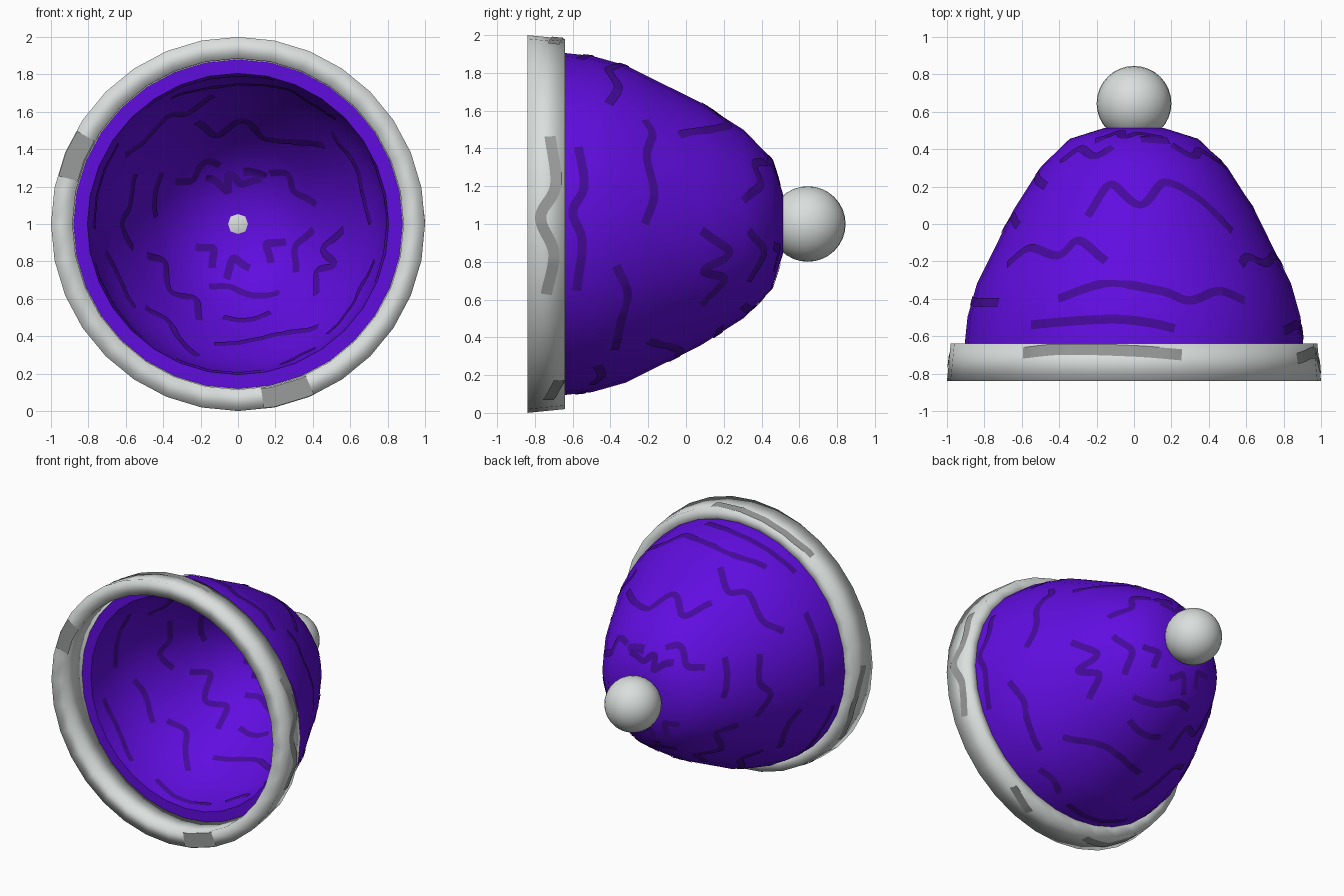
import bpy, bmesh, math
from mathutils import Vector

if "Cube" in bpy.data.objects:
    bpy.data.objects.remove(bpy.data.objects["Cube"])

SEG = 32
STEP = 2 * math.pi / SEG


def material(name, rgb):
    m = bpy.data.materials.new(name)
    m.diffuse_color = (*rgb, 1)
    m.use_nodes = True
    m.node_tree.nodes["Principled BSDF"].inputs["Base Color"].default_value = m.diffuse_color
    return m


PURPLE = material("purple wool", (0.117, 0.004, 0.74))
DARK = material("dark purple wool", (0.06, 0.003, 0.33))
WHITE = material("off white fur", (0.70, 0.74, 0.73))
GREY = material("grey fur", (0.32, 0.335, 0.33))

# profiles as (y, radius) around the axis x=0, z=1
OUTER = [(-.64, .905), (-.497, .89), (-.32, .84), (-.153, .757), (.074, .645),
         (.307, .497), (.455, .344), (.513, .16)]
INNER = [(-.64, .805), (-.48, .795), (-.30, .75), (-.17, .685), (.03, .575),
         (.25, .43), (.385, .29), (.453, .12)]
RIM = [(-.84, 1.0), (-.64, .98), (-.64, .88), (-.84, .885)]


def polar(a, r, y):
    return Vector((r * math.cos(a), y, 1 + r * math.sin(a)))


def finish(bm, name, mat, angle=None):
    me = bpy.data.meshes.new(name)
    bm.to_mesh(me)
    bm.free()
    ob = bpy.data.objects.new(name, me)
    bpy.context.collection.objects.link(ob)
    me.materials.append(mat)
    bpy.ops.object.select_all(action='DESELECT')
    ob.select_set(True)
    bpy.context.view_layer.objects.active = ob
    if angle:
        bpy.ops.object.shade_smooth_by_angle(angle=math.radians(angle))
    else:
        bpy.ops.object.shade_smooth()
    return ob


def lathe(name, profile, mat, ring=False, angle=None):
    bm = bmesh.new()
    rows = [[bm.verts.new(polar(i * STEP, r, y)) for i in range(SEG)] for y, r in profile]
    pairs = list(zip(rows, rows[1:])) + ([(rows[-1], rows[0])] if ring else [])
    for p, q in pairs:
        for i in range(SEG):
            j = (i + 1) % SEG
            bm.faces.new((p[i], p[j], q[j], q[i]))
    if not ring:  # close both ends of an open profile
        bm.faces.new(rows[0])
        bm.faces.new(rows[-1])
    bmesh.ops.recalc_face_normals(bm, faces=bm.faces)
    return finish(bm, name, mat, angle)


def facet(a):
    """Radius factor that keeps a point on the flat sides of the lathe."""
    return math.cos(STEP / 2) / math.cos(a % STEP - STEP / 2)


def wall(guide, profile, side):
    """Surface (angle, y on guide) -> point just off the profile, and its normal."""
    def surf(a, v):
        v = min(max(v, guide[0][0] + .004), guide[-1][0] - .004)
        i = max(k for k in range(len(guide) - 1) if guide[k][0] <= v)
        t = (v - guide[i][0]) / (guide[i + 1][0] - guide[i][0])
        (y0, r0), (y1, r1) = profile[i], profile[i + 1]
        d = Vector((y1 - y0, r1 - r0)).normalized()
        off = .005 * side
        r = (r0 + (r1 - r0) * t) * facet(a) + off * d.x
        n = polar(a, d.x, -d.y) - Vector((0, 0, 1))
        return polar(a, r, y0 + (y1 - y0) * t - off * d.y), n * side
    return surf


def rim_front(a, v):
    return polar(a, v * facet(a), -.844), Vector((0, -1, 0))


def smooth_path(pts, n=10):
    p = [2 * Vector(pts[0]) - Vector(pts[1])] + [Vector(q) for q in pts]
    p.append(2 * p[-1] - p[-2])
    out = []
    for a, b, c, d in zip(p, p[1:], p[2:], p[3:]):
        for k in range(n):
            t = k / n
            out.append(.5 * (2 * b + (c - a) * t + (2 * a - 5 * b + 4 * c - d) * t * t
                             + (3 * b - a - 3 * c + d) * t ** 3))
    return out + [p[-2]]


def ribbons(name, paths, surf, mat, width):
    """Thin painted stripes laid on a surface along (degrees, v) paths."""
    bm = bmesh.new()
    for path in paths:
        pts = smooth_path([(math.radians(a), v) for a, v in path])
        rows = []
        for i, q in enumerate(pts):
            a, v = q
            p = surf(a, v)[0]
            ka = (surf(a + .01, v)[0] - p).length / .01
            kv = max((surf(a, v + s)[0] - p).length for s in (.003, -.003)) / .003
            d = pts[min(i + 1, len(pts) - 1)] - pts[max(i - 1, 0)]
            d = Vector((d.x * ka, d.y * kv)).normalized()
            row = []
            for k in range(-2, 3):
                w = width * k / 4
                row.append((a - d.y * w / ka, v + d.x * w / kv))
            rows.append([(bm.verts.new(surf(*c)[0]), surf(*c)[1]) for c in row])
        for p, q in zip(rows, rows[1:]):
            for k in range(4):
                f = bm.faces.new((p[k][0], p[k + 1][0], q[k + 1][0], q[k][0]))
                f.normal_update()
                if f.normal.dot(p[k][1]) < 0:
                    f.normal_flip()
    finish(bm, name, mat)


# hat: thick hollow shell, outside then back along the inside
def hat():
    bm = bmesh.new()
    rows = [[bm.verts.new(polar(i * STEP, r, y)) for i in range(SEG)]
            for y, r in OUTER[::-1] + INNER]
    for p, q in zip(rows, rows[1:]):
        for i in range(SEG):
            j = (i + 1) % SEG
            bm.faces.new((p[i], p[j], q[j], q[i]))
    bm.faces.new(rows[0])
    bm.faces.new(rows[-1])
    bmesh.ops.recalc_face_normals(bm, faces=bm.faces)
    finish(bm, "hat_shell", PURPLE, 50)


hat()
lathe("fur_brim", RIM, WHITE, ring=True)

# pompom
bpy.ops.mesh.primitive_uv_sphere_add(segments=32, ring_count=16, radius=.2, location=(0, .645, 1))
pom = bpy.context.object
pom.name = "pompom"
pom.data.materials.append(WHITE)
bpy.ops.object.shade_smooth()

# knitted squiggles as (angle, y)
top = [
    [(128, -.54), (112, -.52), (96, -.51), (84, -.53), (76, -.56)],
    [(118, -.40), (100, -.32), (80, -.36), (70, -.41), (58, -.36), (47, -.41)],
    [(149, -.22), (138, -.13), (122, -.17), (114, -.09), (101, -.20)],
    [(112, .04), (103, .21), (87, .10), (73, .22), (55, .13), (42, -.04)],
    [(146, .33), (136, .40), (118, .36), (107, .41)],
    [(84, .45), (59, .44)],
    [(58, .42), (45, .36), (30, .39), (14, .30)],
]
right = [
    [(27, -.57), (13, -.54), (4, -.60), (-6, -.55), (-23, -.58)],
    [(44, -.22), (38, -.18), (27, -.21), (12, -.17), (0, -.22)],
    [(-15, -.37), (-26, -.31), (-36, -.34), (-51, -.38)],
    [(-3, .08), (-14, .22), (-19, .20), (-23, .09), (-31, .20), (-42, .08)],
    [(-4, .33), (-22, .41), (-40, .33)],
]
bottom = [
    [(245, .37), (262, .40), (280, .35), (301, .30)],
    [(261, .18), (275, .16), (290, .18)],
    [(259, -.10), (279, -.04), (293, -.06), (308, -.20)],
    [(-73, -.50), (-66, -.45), (-58, -.47)],
    [(245, -.53), (262, -.57), (280, -.54)],
]
left = [
    [(199, .16), (208, .28), (225, .17), (240, .25), (248, .10)],
    [(192, -.26), (203, -.20), (219, -.24)],
    [(222, -.13), (234, -.07), (243, -.18), (253, -.31)],
    [(175, .28), (163, .24), (146, .20)],
    [(193, .06), (180, -.03), (170, .04), (154, -.01)],
    [(182, -.41), (165, -.42), (146, -.42)],
    [(195, -.55), (212, -.52), (230, -.57)],
]
tip = [
    [(125, .44), (108, .49), (100, .46), (85, .48), (62, .46)],
    [(208, .465), (225, .49), (240, .46)],
    [(258, .44), (262, .49), (285, .47)],
    [(310, .46), (325, .49), (340, .46)],
]
squiggles = top + right + bottom + left + tip
ribbons("outer_squiggles", squiggles, wall(OUTER, OUTER, 1), DARK, .048)
ribbons("inner_squiggles", squiggles, wall(OUTER, INNER, -1), DARK, .042)

# grey marks on the brim
marks = [
    [(127, -.69), (112, -.67), (90, -.68), (75, -.70)],
    [(28, -.72), (12, -.69), (2, -.77), (-9, -.70), (-22, -.74)],
    [(-57, -.67), (-70, -.73)],
    [(215, -.72), (195, -.68), (178, -.74)],
    [(232, -.70), (248, -.75), (262, -.70)],
]
ribbons("brim_marks", marks, wall(RIM[:2], RIM[:2], 1), GREY, .06)
ribbons("brim_front_marks", [[(150, .944), (165, .944)], [(-82, .944), (-66, .944)]],
        rim_front, GREY, .105)
